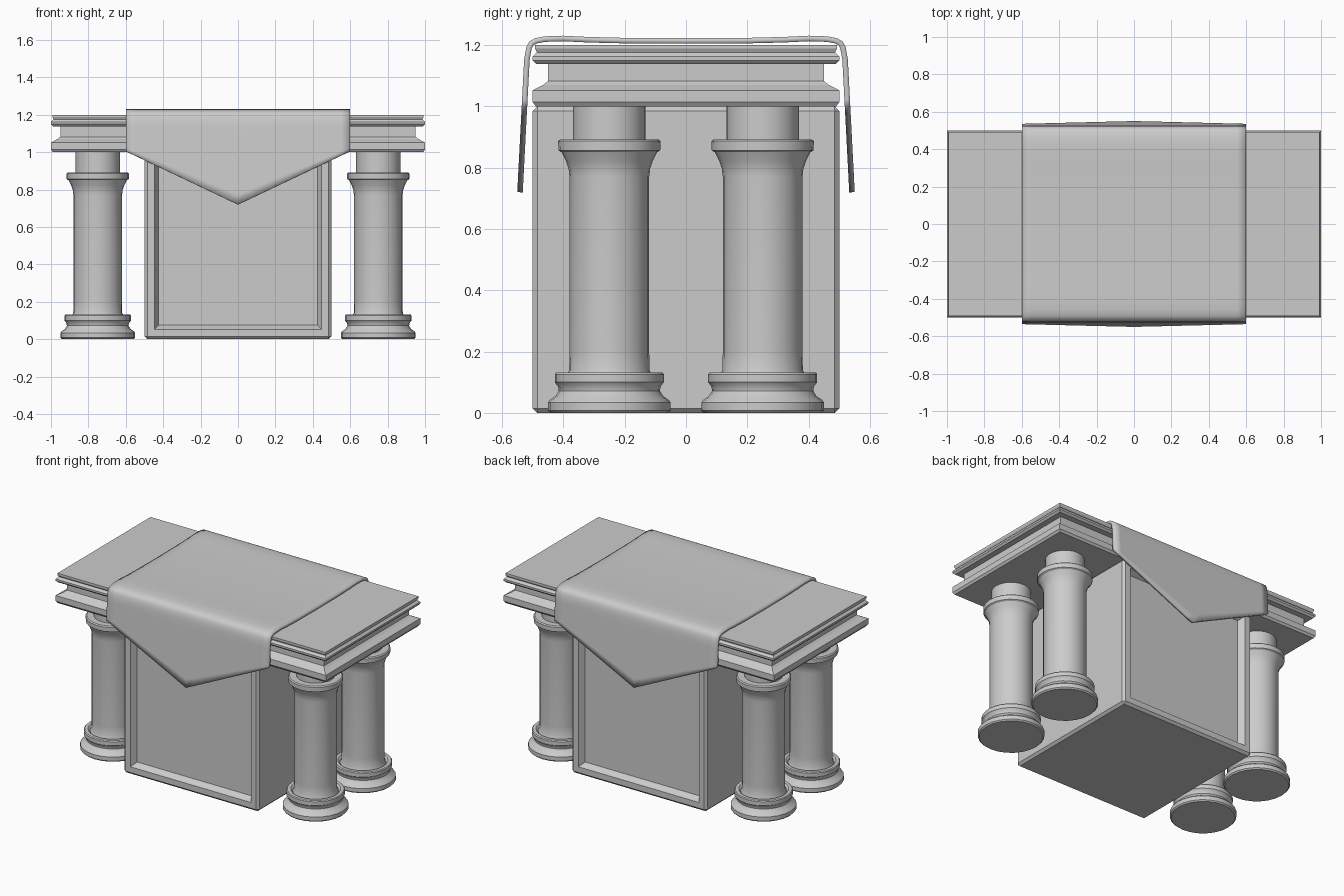
import bpy, bmesh, math

if "Cube" in bpy.data.objects:
    bpy.data.objects.remove(bpy.data.objects["Cube"])


def make_object(name, bm, smooth=None):
    bmesh.ops.recalc_face_normals(bm, faces=bm.faces[:])
    me = bpy.data.meshes.new(name)
    bm.to_mesh(me)
    bm.free()
    ob = bpy.data.objects.new(name, me)
    bpy.context.collection.objects.link(ob)
    if smooth:
        bpy.ops.object.select_all(action='DESELECT')
        ob.select_set(True)
        bpy.context.view_layer.objects.active = ob
        bpy.ops.object.shade_smooth_by_angle(angle=math.radians(smooth))
    return ob


def stack(rings):
    """Closed solid from a list of equal-length rings."""
    bm = bmesh.new()
    loops = [[bm.verts.new(p) for p in r] for r in rings]
    n = len(loops[0])
    for a, b in zip(loops, loops[1:]):
        for i in range(n):
            j = (i + 1) % n
            bm.faces.new((a[i], a[j], b[j], b[i]))
    bm.faces.new(loops[0][::-1])
    bm.faces.new(loops[-1])
    return bm


# Table slab: moulded edge profile of (inset, z)
edge = [(.01, 1.0), (0, 1.014), (0, 1.052), (.035, 1.07), (.05, 1.082), (.05, 1.138),
        (.012, 1.138), (0, 1.15), (0, 1.162), (.014, 1.176), (.008, 1.188), (.008, 1.2)]
make_object("table_slab", stack(
    [[(sx * (1 - i), sy * (.5 - i), z) for sx, sy in ((-1, -1), (1, -1), (1, 1), (-1, 1))]
     for i, z in edge]))

# Central block with recessed front and back panels
bm = bmesh.new()
bmesh.ops.create_cube(bm, size=1)
bmesh.ops.translate(bm, verts=bm.verts[:], vec=(0, 0, .5))
bmesh.ops.bevel(bm, geom=bm.edges[:], offset=.015, segments=1, affect='EDGES')
bm.normal_update()
for f in [f for f in bm.faces if abs(f.normal.y) > .99]:
    bmesh.ops.inset_region(bm, faces=[f], thickness=.054)
    bmesh.ops.inset_region(bm, faces=[f], thickness=.032, depth=0)
    bmesh.ops.translate(bm, verts=f.verts[:], vec=f.normal * -.04)
make_object("central_block", bm)

# Four turned columns: profile of (radius, z)
turned = [(.192, 0), (.2, .008), (.2, .034), (.194, .042), (.175, .055), (.165, .072), (.167, .086),
          (.178, .1), (.178, .126), (.173, .132), (.152, .132), (.14, .12), (.131, .14), (.13, .2),
          (.13, .77), (.133, .797), (.142, .822), (.156, .85), (.166, .856), (.167, .886),
          (.16, .892), (.118, .892), (.118, 1.005)]
N = 24
for sx, side in ((-1, "left"), (1, "right")):
    for sy, end in ((-1, "front"), (1, "back")):
        rings = [[(sx * .75 + r * math.cos(2 * math.pi * k / N),
                   sy * .25 + r * math.sin(2 * math.pi * k / N), z) for k in range(N)]
                 for r, z in turned]
        make_object(f"{end}_{side}_column", stack(rings), 30)

# Draped cloth with pointed hems: half profile of the top, then hanging rows
top = [(0, 1.222), (.2, 1.223), (.32, 1.226), (.4, 1.23), (.46, 1.228), (.492, 1.222),
       (.51, 1.212), (.52, 1.195), (.525, 1.17), (.528, 1.15)]
bm = bmesh.new()
cols = []
for i in range(25):
    x = -.6 + i * .05
    hem = .72 + .285 * abs(x) / .6
    half = list(top)
    for k in range(1, 9):
        z = 1.15 + (hem - 1.15) * k / 8
        half.append((.528 + (1.15 - z) * .052, z))
    line = [(-y, z) for y, z in half[:0:-1]] + half
    cols.append([bm.verts.new((x, y, z)) for y, z in line])
for a, b in zip(cols, cols[1:]):
    for j in range(len(a) - 1):
        bm.faces.new((a[j], b[j], b[j + 1], a[j + 1]))
cloth = make_object("draped_cloth", bm, 40)
# The open sheet may be oriented either way: make its top face up
if sum(p.normal.z for p in cloth.data.polygons) < 0:
    cloth.data.flip_normals()
mod = cloth.modifiers.new("thickness", 'SOLIDIFY')
mod.thickness = .018
mod.offset = -1
